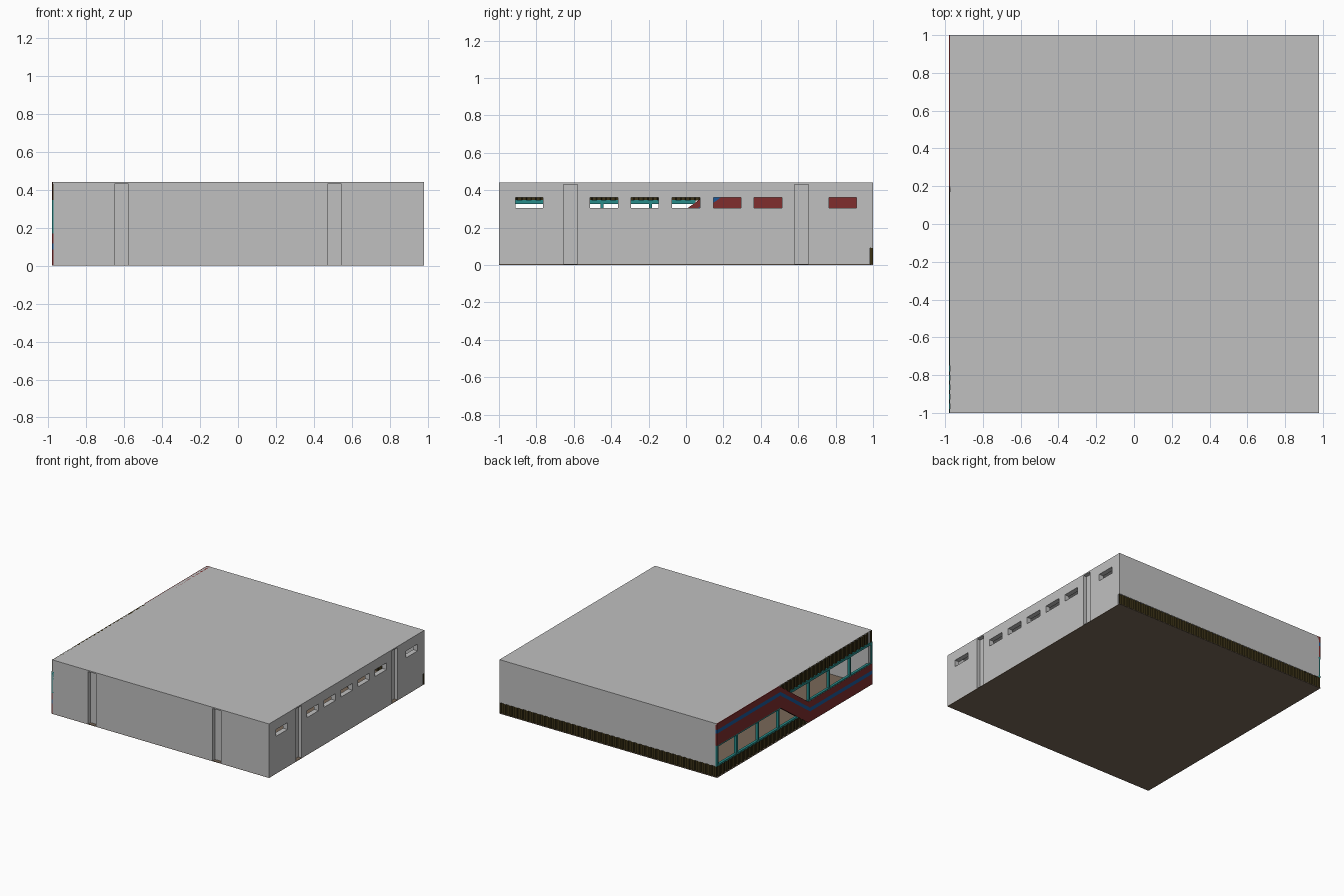
import bpy, bmesh

if "Cube" in bpy.data.objects:
    bpy.data.objects.remove(bpy.data.objects["Cube"])

def material(name, r, g, b):
    m = bpy.data.materials.new(name)
    m.diffuse_color = (r, g, b, 1)
    m.use_nodes = True
    m.node_tree.nodes["Principled BSDF"].inputs["Base Color"].default_value = m.diffuse_color
    return m

GRAY = material("wall_gray", .53, .53, .53)
TAN = material("floor_brown", .19, .14, .10)
RED = material("band_red", .215, .026, .026)
BLUE = material("stripe_blue", .01, .10, .32)
TEAL = material("frame_teal", .02, .26, .25)
BROWN = material("cladding_brown", .043, .031, .008)

def make(name, bm, mat):
    bmesh.ops.recalc_face_normals(bm, faces=bm.faces)
    me = bpy.data.meshes.new(name)
    bm.to_mesh(me)
    bm.free()
    me.materials.append(mat)
    ob = bpy.data.objects.new(name, me)
    bpy.context.collection.objects.link(ob)
    return ob

def add_box(bm, x0, x1, y0, y1, z0, z1):
    vs = bmesh.ops.create_cube(bm, size=1)["verts"]
    for v in vs:
        v.co = ((x0 + x1) / 2 + v.co.x * (x1 - x0),
                (y0 + y1) / 2 + v.co.y * (y1 - y0),
                (z0 + z1) / 2 + v.co.z * (z1 - z0))

def boxes(name, mat, *specs):
    bm = bmesh.new()
    for s in specs:
        add_box(bm, *s)
    return make(name, bm, mat)

def prism(name, pts, offset, mat):
    """Closed outline of 3D points, extruded by the offset vector."""
    bm = bmesh.new()
    a = [bm.verts.new(p) for p in pts]
    b = [bm.verts.new([p[i] + offset[i] for i in range(3)]) for p in pts]
    n = len(pts)
    bm.faces.new(a)
    bm.faces.new(b[::-1])
    for i in range(n):
        bm.faces.new((a[i], b[i], b[(i + 1) % n], a[(i + 1) % n]))
    bmesh.ops.triangulate(bm, faces=[f for f in bm.faces if len(f.verts) > 4])
    return make(name, bm, mat)

def cut(ob, *specs):
    cutter = boxes("cutter", GRAY, *specs)
    cutter.hide_render = True
    mod = ob.modifiers.new("cut", 'BOOLEAN')
    mod.operation = 'DIFFERENCE'
    mod.solver = 'EXACT'
    mod.object = cutter
    bpy.context.view_layer.objects.active = ob
    bpy.ops.object.modifier_apply(modifier=mod.name)
    bpy.data.objects.remove(cutter)

def corrugated(name, s0, s1, z0, z1, place, period=.05, depth=.01, thick=.004):
    """Ribbed sheet; place(s, d) maps distance along and depth inward to x, y."""
    outer, s, k = [], s0, 0
    while s < s1:
        outer.append((s, 0 if k % 4 < 2 else depth))
        s += period * (.4 if k % 2 == 0 else .1)
        k += 1
    outer.append((s1, outer[-1][1]))
    loop = outer + [(s, d + thick) for s, d in reversed(outer)]
    prism(name, [(*place(s, d), z0) for s, d in loop], (0, 0, z1 - z0), mat=BROWN)

X, H, F = .98, .44, .004   # half width, height, floor thickness

# floor, thin floor plate at the back, and roof
boxes("floor", TAN, (-X, X, -1, 1, 0, F))
boxes("floor_plate", TAN, (-.33, .59, .62, .975, F, F + .003))
boxes("roof", GRAY, (-X + .006, X, -1, 1, H - .01, H))

# front wall with two full-height grooves
front = boxes("front_wall", GRAY, (-.972, X, -1, -.96, F, H - .01))
cut(front, *[(a, b, -1.1, -.97, -.1, .6) for a, b in ((-.65, -.577), (.472, .546))])

# right wall with two grooves and seven high windows
right = boxes("right_wall", GRAY, (X - .04, X, -.96, .984, F, H - .01))
cut(right,
    *[(X - .03, 1.1, s - .037, s + .037, -.1, .6) for s in (-.618, .618)],
    *[(.8, 1.1, c - .074, c + .074, .305, .36)
      for c in (-.838, -.438, -.22, 0, .22, .438, .838)])

# back wall over a ribbed base
boxes("back_wall", GRAY, (-.965, X, .97, 1, .09, H - .01))
corrugated("back_base_cladding", -.975, X, F, .09, lambda s, d: (s, .999 - d))

# ribbed cladding on the left facade: low at the back, high at the front
corrugated("low_side_cladding", -.15, .997, F, .09, lambda s, d: (-.976 + d, s))
corrugated("high_side_cladding", -1, .2, .345, H, lambda s, d: (-.976 + d, s))

# zigzag band: each edge is (high z, kink y, low z, kink y)
edges = [(H, .198, .17, -.178), (.39, .185, .115, -.197),
         (.36, .185, .085, -.197), (.26, .185, F, -.172)]
def path(e):
    return [(1, e[0]), (e[1], e[0]), (e[3], e[2]), (-1, e[2])]
for i, (name, mat) in enumerate((("band_upper", RED), ("band_stripe", BLUE), ("band_lower", RED))):
    outline = path(edges[i]) + path(edges[i + 1])[::-1]
    prism(name, [(-X, y, z) for y, z in outline], (.03, 0, 0), mat)

# window frames of the left facade, clipped by the sloping band
SLOPE = .72
XA, XB, W = -.979, -.958, .008
low = [(XA, XB, -.05, 1, .09, .103), (XA, XB, .17, 1, .25, .265)]
for y in (.99, .74, .465, .2):
    low.append((XA, XB, y - W, y + W, .09, min(.26, .26 + SLOPE * (y - .185))))
boxes("lower_window_frame", TEAL, *low)
high = [(XA, XB, -1, .05, .326, .346), (XA, XB, -1, -.17, .165, .18)]
for y in (-.992, -.72, -.45, -.19):
    high.append((XA, XB, y - W, y + W, .17, .345))
boxes("upper_window_frame", TEAL, *high)
